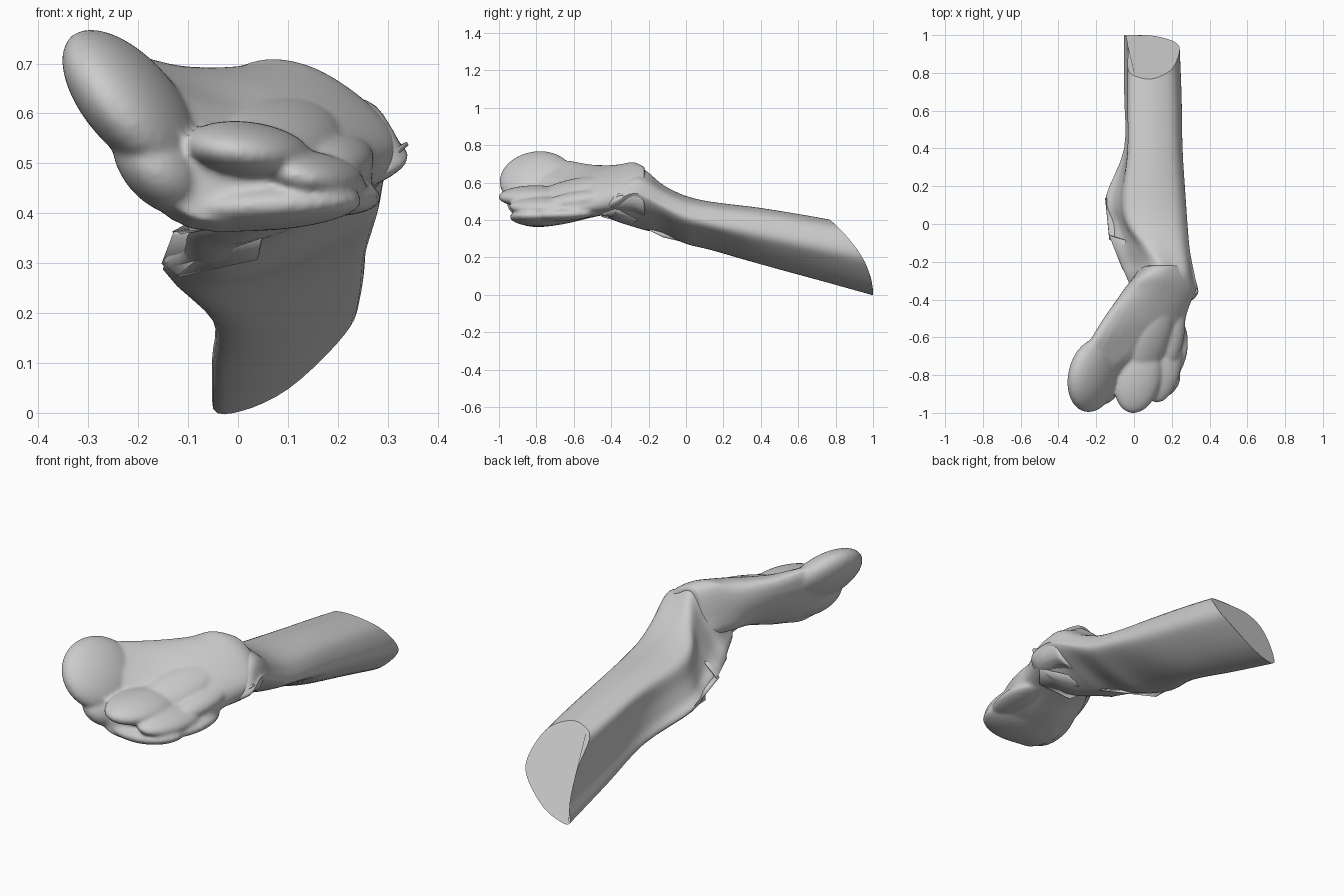
import bpy, bmesh, math
from mathutils import Vector, Matrix

if "Cube" in bpy.data.objects:
    bpy.data.objects.remove(bpy.data.objects["Cube"])


def spline(pts, n, closed):
    # Catmull-Rom resampling of a point list
    out, m = [], len(pts)
    at = (lambda i: pts[i % m]) if closed else (lambda i: pts[max(0, min(m - 1, i))])
    for i in range(m if closed else m - 1):
        a, b, c, d = at(i - 1), at(i), at(i + 1), at(i + 2)
        for k in range(n):
            t = k / n
            out.append(0.5 * (2 * b + (c - a) * t + (2 * a - 5 * b + 4 * c - d) * t * t
                              + (3 * b - a - 3 * c + d) * t ** 3))
    if not closed:
        out.append(pts[-1].copy())
    return out


def loft(bm, rings, around=4, along=4):
    # skin closed rings, smoothing both ways, and cap the ends
    rings = [spline(r, around, True) for r in rings]
    cols = [spline(list(c), along, False) for c in zip(*rings)]
    rows = [[bm.verts.new(p) for p in row] for row in zip(*cols)]
    n = len(rows[0])
    for a, b in zip(rows, rows[1:]):
        for i in range(n):
            bm.faces.new((a[i], a[(i + 1) % n], b[(i + 1) % n], b[i]))
    bm.faces.new(rows[0])
    bm.faces.new(rows[-1])


def lobe(bm, centre, radii, roll=0, yaw=0, pitch=0):
    # rounded finger end: stretched ball, rolled about its length
    rot = (Matrix.Rotation(math.radians(yaw), 4, 'Z') @ Matrix.Rotation(math.radians(pitch), 4, 'X')
           @ Matrix.Rotation(math.radians(roll), 4, 'Y'))
    bmesh.ops.create_uvsphere(bm, u_segments=32, v_segments=20, radius=1,
                              matrix=Matrix.Translation(centre) @ rot @ Matrix.Diagonal((*radii, 1)))


def finish(bm, name, angle=40):
    bmesh.ops.recalc_face_normals(bm, faces=bm.faces)
    me = bpy.data.meshes.new(name)
    bm.to_mesh(me)
    bm.free()
    ob = bpy.data.objects.new(name, me)
    bpy.context.collection.objects.link(ob)
    bpy.ops.object.select_all(action='DESELECT')
    bpy.context.view_layer.objects.active = ob
    ob.select_set(True)
    bpy.ops.object.shade_smooth_by_angle(angle=math.radians(angle))
    return ob


# forearm: D-shaped sections, slanted rear cut, flaring lower-left ledge
# y, slant, x top left, x bottom left, x right, z bottom, z top, ledge rise, right shoulder height
stations = [
    (1.00, .23, -.03, -.05, .24, .00, .40, .02, .90),
    (.70, .10, -.03, -.05, .25, .08, .43, .04, .90),
    (.40, .02, -.03, -.05, .255, .16, .465, .08, .90),
    (.14, 0, -.05, -.15, .27, .235, .495, .20, .90),
    (.00, 0, -.03, -.11, .28, .27, .53, .18, .88),
    (-.12, 0, .05, -.10, .29, .325, .59, .12, .84),
    (-.21, 0, .10, -.07, .305, .34, .665, .10, .80),
    (-.28, 0, .08, -.04, .32, .36, .70, .10, .74),
    (-.37, 0, .06, 0, .335, .39, .60, .10, .82),
    (-.43, 0, .08, .04, .27, .42, .51, .10, .85),
]
rings = []
for y, slant, xt, xb, xr, zb, zt, rise, sh in stations:
    prof = [(xt, .90, 0), (xt, .985, .2), (xt, .1 + sh, .5), (xt, sh, .83), (xt, sh - .18, .97), (xb, .52, 1),
            (xb, .35, .86), (xb, .12, .52), (xb, .01, .2), (xb, rise, 0),
            ((xt + 2 * xb) / 3 + .005, .25 + rise / 2, 0), ((xt * 2 + xb) / 3 + .005, .6, 0)]
    rings.append([Vector((x + f * (xr - x), y - slant * h * h, zb + h * (zt - zb))) for x, h, f in prof])
bm = bmesh.new()
loft(bm, rings)
finish(bm, "forearm")

# hand: palm loft fused with finger lobes
palm = [
    (-.22, [(.09, .66), (.16, .68), (.24, .62), (.30, .53), (.25, .43), (.05, .43), (.06, .55)]),
    (-.28, [(.03, .695), (.13, .70), (.25, .63), (.315, .54), (.26, .45), (.03, .45), (.0, .56)]),
    (-.36, [(-.04, .68), (.09, .69), (.24, .62), (.32, .53), (.26, .45), (0, .45), (-.06, .56)]),
    (-.50, [(-.15, .69), (.02, .665), (.17, .605), (.265, .52), (.24, .44), (.01, .42), (-.13, .54)]),
    (-.65, [(-.24, .72), (-.06, .64), (.10, .56), (.24, .48), (.23, .41), (-.05, .385), (-.21, .53)]),
    (-.80, [(-.32, .72), (-.17, .66), (-.04, .54), (.15, .47), (.15, .39), (-.10, .37), (-.25, .53)]),
    (-.90, [(-.32, .71), (-.20, .65), (-.07, .52), (.06, .46), (.08, .40), (-.09, .39), (-.23, .53)]),
]
bm = bmesh.new()
loft(bm, [[Vector((x, y, z)) for x, z in ring] for y, ring in palm])
# centre, radii, roll, yaw, pitch
for args in [((-.215, -.80, .62), (.18, .20, .085), 50, -14, 0),     # thumb
             ((-.15, -.80, .50), (.12, .16, .08), 50, -12, 0),      # thumb base
             ((.02, -.81, .525), (.125, .195, .058), 8, -12, 0),    # first finger
             ((.09, -.62, .56), (.10, .22, .045), 25, -20, 12),
             ((.15, -.76, .475), (.10, .19, .048), 12, -12, 0),     # second finger
             ((.21, -.58, .51), (.06, .18, .04), 20, -8, 8),
             ((.05, -.79, .415), (.20, .15, .05), -3, -10, 0),      # curled lower finger
             ((.20, -.66, .43), (.085, .17, .035), 0, -8, 2)]:
    lobe(bm, *args)
hand = finish(bm, "hand")
mod = hand.modifiers.new("fuse", 'REMESH')
mod.mode = 'VOXEL'
mod.voxel_size = .009
mod.use_smooth_shade = True
mod = hand.modifiers.new("soften", 'SMOOTH')
mod.factor = .5
mod.iterations = 6

# loose skin folds around the wrist
folds = [
    ("wrist_fold_lower", [(-.15, .14, .30), (-.13, -.08, .36), (.05, -.22, .36), (.04, -.12, .31), (-.12, .02, .275)]),
    ("wrist_fold_left", [(-.13, -.06, .36), (-.06, -.24, .37), (.10, -.36, .40), (.10, -.22, .43), (0, -.10, .43)]),
    ("wrist_fold_right", [(.20, -.42, .46), (.27, -.42, .48), (.34, -.36, .54), (.30, -.28, .52)]),
    ("wrist_fold_under", [(.03, -.45, .42), (.22, -.45, .43), (.28, -.38, .46), (.20, -.26, .40), (.05, -.30, .38)]),
]
for name, pts in folds:
    bm = bmesh.new()
    verts = [bm.verts.new(p) for p in pts]
    mid = bm.verts.new(sum((Vector(p) for p in pts), Vector()) / len(pts))
    for i in range(len(verts)):
        bm.faces.new((verts[i], verts[(i + 1) % len(verts)], mid))
    ob = finish(bm, name)
    sol = ob.modifiers.new("thickness", 'SOLIDIFY')
    sol.thickness = .008
    sol.offset = 0
